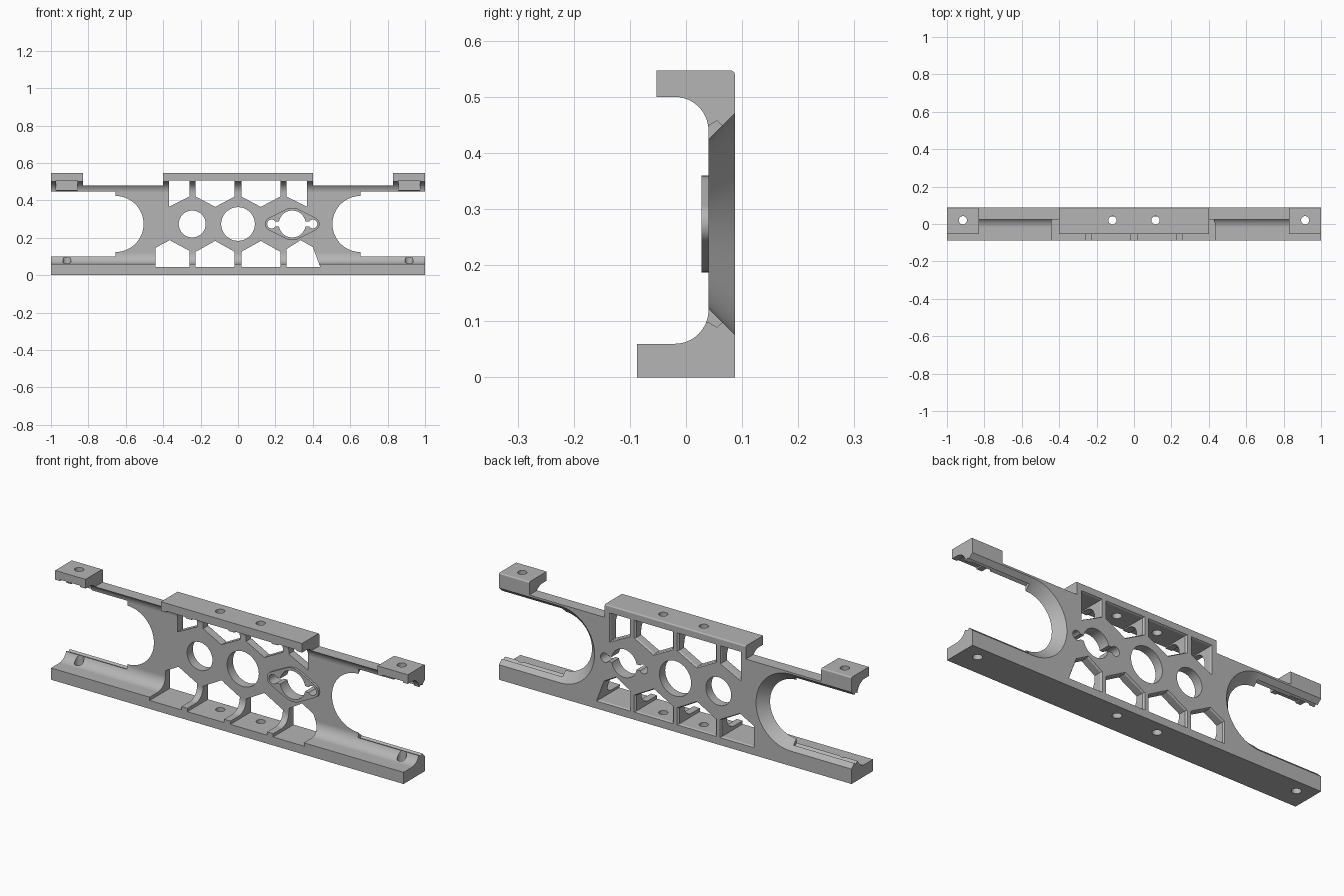
import bpy, bmesh, math
from mathutils import Vector

if "Cube" in bpy.data.objects:
    bpy.data.objects.remove(bpy.data.objects["Cube"], do_unlink=True)

MID = 0.2735          # height of the horizontal centre line
BACK = 0.087          # rear face of the web
FACE = 0.04           # front face of the web

grey = bpy.data.materials.new("plain grey")
grey.use_nodes = True
grey.diffuse_color = (0.46, 0.46, 0.46, 1)
grey.node_tree.nodes["Principled BSDF"].inputs["Base Color"].default_value = (0.46, 0.46, 0.46, 1)


def loft(name, rings):
    """Closed solid through a list of point rings of equal length."""
    bm = bmesh.new()
    loops = [[bm.verts.new(p) for p in ring] for ring in rings]
    n = len(loops[0])
    for a, b in zip(loops, loops[1:]):
        for i in range(n):
            j = (i + 1) % n
            bm.faces.new((a[i], a[j], b[j], b[i]))
    bm.faces.new(loops[0])
    bm.faces.new(loops[-1])
    bmesh.ops.recalc_face_normals(bm, faces=bm.faces)
    mesh = bpy.data.meshes.new(name)
    bm.to_mesh(mesh)
    bm.free()
    mesh.materials.append(grey)
    ob = bpy.data.objects.new(name, mesh)
    bpy.context.collection.objects.link(ob)
    return ob


def arc(cx, cz, r, start, end, steps):
    """Points on an arc, angles in degrees."""
    angles = [math.radians(start + (end - start) * i / steps) for i in range(steps + 1)]
    return [(cx + r * math.cos(t), cz + r * math.sin(t)) for t in angles]


def circle(cx, cz, r, steps=48):
    return arc(cx, cz, r, 0, 360, steps)[:-1]


def along_x(name, profile, x0, x1):
    return loft(name, [[(x, y, z) for y, z in profile] for x in (x0, x1)])


def along_y(name, outline, y0=-0.2, y1=0.2):
    return loft(name, [[(x, y, z) for x, z in outline] for y in (y0, y1)])


def box(name, x0, x1, y0, y1, z0, z1):
    return along_x(name, [(y0, z0), (y1, z0), (y1, z1), (y0, z1)], min(x0, x1), max(x0, x1))


def combine(target, tool, operation="DIFFERENCE"):
    """Apply a boolean and discard the tool."""
    tool.hide_render = True
    mod = target.modifiers.new("cut", "BOOLEAN")
    mod.operation = operation
    mod.solver = "EXACT"
    mod.object = tool
    bpy.ops.object.select_all(action="DESELECT")
    bpy.context.view_layer.objects.active = target
    target.select_set(True)
    bpy.ops.object.modifier_apply(modifier=mod.name)
    bpy.data.objects.remove(tool, do_unlink=True)


# Channel section: lower flange, filleted web, upper flange
profile = [(-0.087, 0), (BACK, 0)]
profile += arc(0.080, 0.540, 0.007, 0, 90, 4)
profile += [(-0.053, 0.547), (-0.053, 0.5)]
profile += arc(-0.02, 0.44, 0.06, 90, 0, 16)
profile += arc(-0.02, 0.12, 0.06, 0, -90, 16)
profile += [(-0.087, 0.06)]
frame = along_x("bracket_frame", profile, -1, 1)

# Raised rim around the keyhole
KX, LOBE, R, r = 0.29, 0.11, 0.086, 0.036
tilt = math.degrees(math.acos((R - r) / LOBE))
rim = arc(KX + LOBE, MID, r, -tilt, tilt, 12)
rim += arc(KX, MID, R, tilt, 180 - tilt, 16)
rim += arc(KX - LOBE, MID, r, 180 - tilt, 180 + tilt, 12)
rim += arc(KX, MID, R, 180 + tilt, 360 - tilt, 16)
combine(frame, along_y("keyhole_rim", rim, 0.028, 0.06), "UNION")

# Keyhole: large bore, slot and two lobes
combine(frame, along_y("keyhole_bore", circle(KX, MID, 0.072)))
combine(frame, box("keyhole_slot", KX - LOBE, KX + LOBE, -0.2, 0.2, MID - 0.014, MID + 0.014))
for side in (-1, 1):
    combine(frame, along_y("keyhole_lobe", circle(KX + side * LOBE, MID, 0.024, 24)))

# Round web holes
combine(frame, along_y("centre_bore", circle(0, MID, 0.09)))
combine(frame, along_y("left_bore", circle(-0.245, MID, 0.072)))

for side in (-1, 1):
    # Relieved upper edge between the top pads
    combine(frame, box("edge_relief", side * 0.4, side * 0.828, -0.2, 0.2, 0.48, 0.7))

    # Open rounded bay, flaring towards the rear
    def bay(y, rad):
        pts = arc(0.655, MID, rad, 90, 270, 32) + [(1.1, MID - rad), (1.1, MID + rad)]
        return [(side * x, y, z) for x, z in pts]
    combine(frame, loft("bay", [bay(-0.2, 0.15), bay(FACE, 0.15), bay(0.097, 0.207)]))

    # Stepped groove along the bay's straight edges
    half = [(0, 0.175), (FACE, 0.175), (0.055, 0.184), (0.067, 0.173)]
    groove = [(y, MID - h) for y, h in half] + [(y, MID + h) for y, h in reversed(half)]
    combine(frame, along_x("groove", groove, side * 0.655, side * 1.1))

    # Pocket below each end pad
    combine(frame, box("pad_pocket", side * 0.858, side * 0.972, -0.2, 0.045, 0.4, 0.507))

# Windows between the ribs, with a small rear chamfer
low, high = 0.043, 0.506
windows = [
    [(-0.44, low), (-0.26, low), (-0.26, 0.13), (-0.365, 0.187), (-0.44, 0.147)],
    [(0.26, low), (0.44, low), (0.4, 0.15), (0.335, 0.187), (0.26, 0.14)],
    [(-0.37, high), (-0.26, high), (-0.26, 0.42), (-0.37, 0.365)],
    [(0.37, high), (0.26, high), (0.26, 0.42), (0.37, 0.365)],
]
for side in (-1, 1):
    a, m, b = side * 0.018, side * 0.122, side * 0.226
    windows.append([(a, low), (b, low), (b, 0.125), (m, 0.183), (a, 0.125)])
    windows.append([(a, high), (b, high), (b, 0.42), (m, 0.365), (a, 0.42)])

for outline in windows:
    centre = sum((Vector(p) for p in outline), Vector((0, 0))) / len(outline)
    rings = []
    for y, grow in ((-0.2, 1), (0.079, 1), (BACK, 1.07), (0.12, 1.07)):
        pts = [centre + (Vector(p) - centre) * grow for p in outline]
        rings.append([(p.x, y, p.y) for p in pts])
    combine(frame, loft("window", rings))

# Vertical screw holes through both flanges
for x in (-0.915, -0.115, 0.115, 0.915):
    ring = circle(x, 0.02, 0.022, 32)
    for z0, z1 in ((-0.1, 0.2), (0.44, 0.7)):
        combine(frame, loft("screw_hole", [[(px, py, z) for px, py in ring] for z in (z0, z1)]))

# Smooth curves, crisp edges
bpy.ops.object.select_all(action="DESELECT")
frame.select_set(True)
bpy.context.view_layer.objects.active = frame
bpy.ops.object.shade_smooth_by_angle(angle=math.radians(25))
weighted = frame.modifiers.new("even_shading", "WEIGHTED_NORMAL")
weighted.keep_sharp = True
